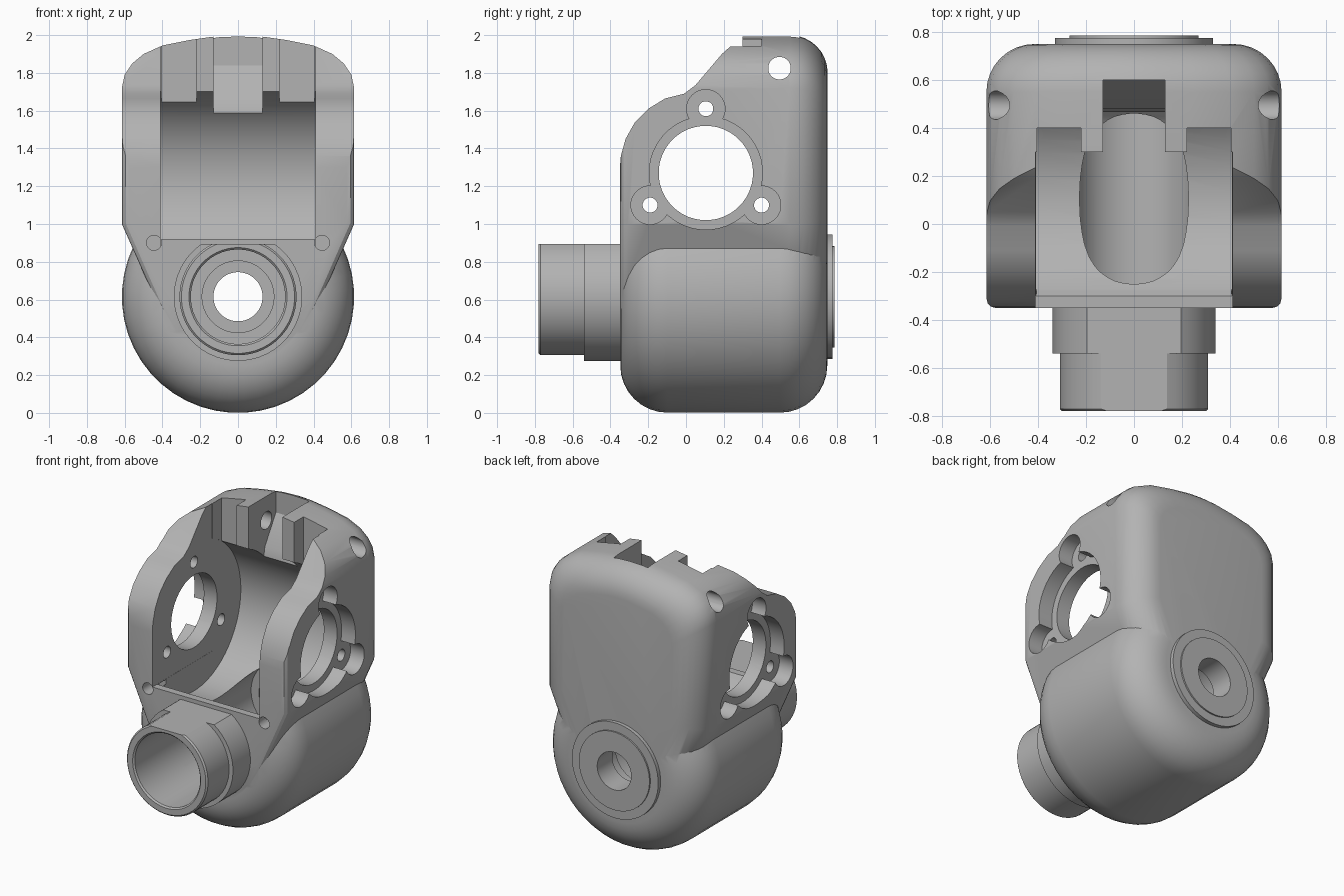
import bpy, bmesh, math
from mathutils import Vector

cube = bpy.data.objects.get("Cube")
if cube:
    bpy.data.objects.remove(cube, do_unlink=True)

grey = bpy.data.materials.new("plain grey")
grey.use_nodes = True
colour = (0.45, 0.45, 0.45, 1)
grey.diffuse_color = colour
grey.node_tree.nodes["Principled BSDF"].inputs["Base Color"].default_value = colour

FRONT, BACK, AXIS_Z = -0.35, 0.75, 0.615
HUB_Y, HUB_Z = 0.105, 1.27


def finish(name, bm):
    bmesh.ops.recalc_face_normals(bm, faces=bm.faces)
    mesh = bpy.data.meshes.new(name)
    bm.to_mesh(mesh)
    bm.free()
    mesh.materials.append(grey)
    ob = bpy.data.objects.new(name, mesh)
    bpy.context.collection.objects.link(ob)
    return ob


def loft(name, rings, closed=False):
    """Skin equal-length rings; cap the ends, or join last to first."""
    bm = bmesh.new()
    vs = [[bm.verts.new(p) for p in ring] for ring in rings]
    n = len(vs[0])
    pairs = list(zip(vs, vs[1:])) + ([(vs[-1], vs[0])] if closed else [])
    for a, b in pairs:
        for i in range(n):
            j = (i + 1) % n
            bm.faces.new((a[i], a[j], b[j], b[i]))
    if not closed:
        bm.faces.new(vs[0])
        bm.faces.new(vs[-1])
    return finish(name, bm)


def circle(y, r, z=AXIS_Z, n=48):
    turn = [2 * math.pi * (i + 0.5) / n for i in range(n)]
    return [(r * math.cos(t), y, z + r * math.sin(t)) for t in turn]


def prism(name, x0, x1, yz):
    return loft(name, [[(x, y, z) for y, z in yz] for x in (x0, x1)])


def box(name, x, y, z):
    return prism(name, *x, [(y[0], z[0]), (y[1], z[0]), (y[1], z[1]), (y[0], z[1])])


def rod_x(name, x0, x1, y, z, r, n=40):
    turn = [2 * math.pi * (i + 0.5) / n for i in range(n)]
    return prism(name, x0, x1, [(y + r * math.cos(t), z + r * math.sin(t)) for t in turn])


def rod_y(name, y0, y1, r, x=0, z=AXIS_Z, n=48):
    return loft(name, [[(px + x, y, pz) for px, y, pz in circle(y, r, z, n)] for y in (y0, y1)])


def combine(ob, tool, op="DIFFERENCE"):
    tool.hide_render = True
    mod = ob.modifiers.new(op.lower(), "BOOLEAN")
    mod.object, mod.operation, mod.solver = tool, op, "EXACT"
    bpy.context.view_layer.objects.active = ob
    bpy.ops.object.modifier_apply(modifier=mod.name)
    bpy.data.objects.remove(tool, do_unlink=True)


def fillet(y, r, side, steps=8):
    """(y, inset) pairs of a quarter round ending at y; side is +1 rear, -1 front."""
    arc = [math.pi / 2 * i / steps for i in range(steps + 1)]
    pairs = [(y - side * r * (1 - math.sin(t)), r * (1 - math.cos(t))) for t in arc]
    return pairs if side > 0 else pairs[::-1]


# Upper housing: front outline lofted back with a large rear round
half = [(0.35, 0.4), (0.42, 0.56), (0.615, 1.0), (0.615, 1.72), (0.6, 1.79), (0.56, 1.85),
        (0.5, 1.9), (0.4, 1.945), (0.25, 1.975), (0.1, 1.996)]
outline = half + [(0, 2.0)] + [(-x, z) for x, z in reversed(half)]


def inset_ring(y, d):
    sx, sz = 1 - d / 0.615, 1 - d / 0.8
    return [(x * sx, y, 1.2 + (z - 1.2) * sz) for x, z in outline]


housing = loft("housing", [inset_ring(y, d) for y, d in
                           fillet(FRONT, 0.04, -1, 3) + fillet(BACK, 0.2, 1)])

# Sloping shoulders trimmed from the side
shoulder = [(-0.5, 0.1), (-0.5, 1.25), (-0.35, 1.3), (-0.345, 1.36), (-0.32, 1.45), (-0.27, 1.54),
            (-0.2, 1.61), (-0.11, 1.665), (-0.01, 1.69), (0.05, 1.735), (0.19, 1.9),
            (0.235, 1.94), (0.29, 1.95), (0.3, 2.2), (0.9, 2.2), (0.9, 0.1)]
combine(housing, prism("shoulder_trim", -1, 1, shoulder), "INTERSECT")

# Lower barrel with rounded ends
barrel = loft("barrel", [circle(y, AXIS_Z - d) for y, d in
                         fillet(FRONT + 0.002, 0.25, -1) + fillet(BACK - 0.002, 0.25, 1)])
combine(housing, barrel, "UNION")

# Open cavity, rounded floor and back wall
combine(housing, box("cavity_mouth", (-0.41, 0.41), (-0.5, 0.3), (0.92, 2.3)))
combine(housing, rod_x("cavity_scoop", -0.409, 0.409, HUB_Y, 1.23, 0.51, 56))

# Top slots beside the lugs and the sloped pocket between them
for s in (-1, 1):
    slot = box("top_slot", sorted((s * 0.22, s * 0.405)), (0.1, 0.4), (1.5, 2.3))
    combine(housing, slot)
pocket = [(0.2, 1.55), (0.46, 1.55), (0.48, 1.65), (0.6, 1.84), (0.6, 2.3), (0.2, 2.3)]
combine(housing, prism("lug_pocket", -0.13, 0.13, pocket))

# Cross pin hole and large side openings
combine(housing, rod_x("pin_hole", -1, 1, 0.495, 1.825, 0.06, 24))
combine(housing, rod_x("side_opening", -1, 1, HUB_Y, HUB_Z, 0.25))

# Three-lobed recesses and screw holes on both sides
lobes = [(HUB_Y, 1.61), (HUB_Y - 0.295, 1.1), (HUB_Y + 0.295, 1.1)]
for s in (-1, 1):
    x0, x1 = sorted((s * 0.51, s * 0.9))
    combine(housing, rod_x("hub_recess", x0, x1, HUB_Y, HUB_Z, 0.3))
    for y, z in lobes:
        combine(housing, rod_x("lobe_recess", x0, x1, y, z, 0.102, 28))
for y, z in lobes:
    combine(housing, rod_x("screw_hole", -1, 1, y, z, 0.04, 16))

# Stepped bore and front screw holes
for y0, y1, r in ((-0.6, 0.5, 0.25), (0.4, 0.62, 0.19), (0.4, 1.0, 0.13)):
    combine(housing, rod_y("bore", y0, y1, r))
for s in (-1, 1):
    combine(housing, rod_y("front_screw_hole", -0.5, -0.2, 0.04, s * 0.445, 0.9, 16))


# Turned rings: collar, spigot and rear flange
def ring(name, profile):
    return loft(name, [circle(y, r) for y, r in profile], closed=True)


collar = ring("front_collar", [(-0.34, 0.25), (-0.34, 0.34), (-0.54, 0.34), (-0.54, 0.25)])
spigot = ring("front_spigot", [(-0.53, 0.25), (-0.53, 0.31), (-0.77, 0.31),
                               (-0.78, 0.3), (-0.78, 0.26), (-0.77, 0.25)])
for part in (collar, spigot):
    combine(part, box("top_flat", (-1, 1), (-1, 0), (0.893, 1.5)))
flange = ring("rear_flange", [(0.74, 0.13), (0.74, 0.33), (0.775, 0.33),
                              (0.775, 0.27), (0.785, 0.27), (0.785, 0.13)])

for part in (housing, collar, spigot, flange):
    bpy.ops.object.select_all(action="DESELECT")
    part.select_set(True)
    bpy.context.view_layer.objects.active = part
    bpy.ops.object.shade_smooth_by_angle(angle=math.radians(25))
